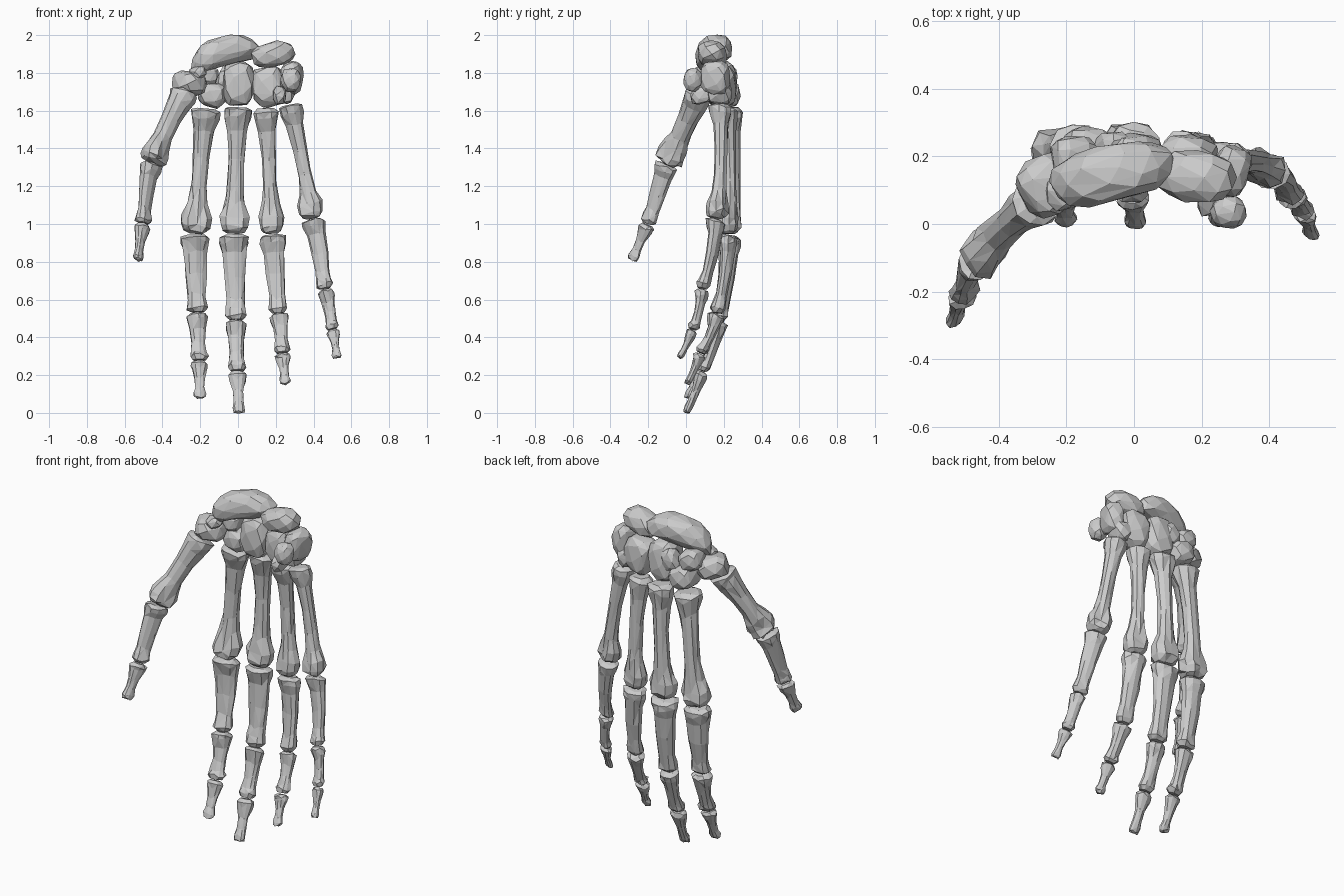
import bpy, bmesh, math, random
from mathutils import Vector, Euler

if "Cube" in bpy.data.objects:
    bpy.data.objects.remove(bpy.data.objects["Cube"])

random.seed(4)

# bone profiles: (position along bone, half width, half depth)
METACARPAL = [(0, .05, .05), (.025, .076, .074), (.08, .074, .07), (.18, .054, .05), (.4, .043, .043),
              (.62, .043, .044), (.76, .055, .051), (.87, .082, .066), (.94, .076, .075), (.98, .06, .062), (1, .035, .035)]
PROXIMAL = [(0, .055, .04), (.03, .08, .064), (.1, .077, .06), (.22, .064, .047), (.5, .058, .04),
            (.76, .048, .036), (.87, .053, .043), (.95, .057, .049), (1, .036, .032)]
MIDDLE = [(0, .034, .03), (.05, .057, .048), (.14, .055, .046), (.32, .045, .034), (.6, .038, .03),
          (.8, .041, .033), (.91, .05, .041), (1, .034, .028)]
DISTAL = [(0, .032, .026), (.08, .048, .038), (.2, .043, .035), (.45, .028, .024), (.7, .026, .021),
          (.88, .035, .022), (.97, .03, .018), (1, .014, .009)]
SIDES = 10


def finish(name, bm, ratio=None):
    bmesh.ops.recalc_face_normals(bm, faces=bm.faces)
    mesh = bpy.data.meshes.new(name)
    bm.to_mesh(mesh)
    bm.free()
    ob = bpy.data.objects.new(name, mesh)
    bpy.context.collection.objects.link(ob)
    if ratio:
        mod = ob.modifiers.new("facets", 'DECIMATE')
        mod.ratio = ratio
    return ob


def long_bone(name, a, b, profile, scale, roll, bow, condyles=True):
    """Loft of irregular rings with a flared base and a two-lobed head."""
    a, b = Vector(a), Vector(b)
    axis = (b - a).normalized()
    side = Vector((math.cos(roll), math.sin(roll), 0))
    side = (side - axis * side.dot(axis)).normalized()
    back = side.cross(axis).normalized()
    if back.y < 0:
        back = -back
    bm = bmesh.new()
    rings = []
    for t, w, d in profile:
        centre = a.lerp(b, t) + back * bow * math.sin(math.pi * t)
        ring = []
        for i in range(SIDES):
            ang = 2 * math.pi * i / SIDES + math.pi / 2
            c, s = math.cos(ang), math.sin(ang)
            k = scale * random.uniform(.94, 1.09)
            dv = d
            if condyles and t > .85 and abs(c) < .3:
                dv *= .78          # groove between the condyles
            if .15 < t < .85 and s < -.5:
                dv *= .85          # flatter palm side of the shaft
            slip = axis * random.uniform(-.009, .009) * (0 < t < 1)
            ring.append(bm.verts.new(centre + side * c * w * k + back * s * dv * k + slip))
        rings.append(ring)
    for r0, r1 in zip(rings, rings[1:]):
        for i in range(SIDES):
            j = (i + 1) % SIDES
            bm.faces.new((r0[i], r0[j], r1[j], r1[i]))
    bm.faces.new(rings[0])
    bm.faces.new(rings[-1])
    bmesh.ops.triangulate(bm, faces=bm.faces)
    finish(name, bm, .75)


def carpal(name, loc, half, rot=(0, 0, 0), arch=0, n=36, box=.68):
    """Faceted pebble: hull of jittered points on a boxy ellipsoid."""
    bm = bmesh.new()
    e = Euler([math.radians(r) for r in rot]).to_matrix()
    for i in range(n):
        z = 1 - 2 * (i + .5) / n
        r, ang = math.sqrt(1 - z * z), i * 2.39996
        p = [r * math.cos(ang), r * math.sin(ang), z]
        p = [math.copysign(abs(c) ** box, c) * random.uniform(.9, 1.04) for c in p]
        bm.verts.new(p)
    hull = bmesh.ops.convex_hull(bm, input=bm.verts)
    junk = [v for v in set(hull["geom_interior"] + hull["geom_unused"])
            if isinstance(v, bmesh.types.BMVert)]
    bmesh.ops.delete(bm, geom=junk, context='VERTS')
    for v in bm.verts:
        x, y, z = v.co
        v.co = Vector(loc) + e @ Vector((x * half[0], y * half[1], z * half[2] - arch * x * x))
    finish(name, bm)


# finger rays: joint centres from wrist to tip, width scales, roll
RAYS = {
    "index": ([(-.168, .22, 1.615), (-.228, .215, .945), (-.215, .165, .53), (-.205, .085, .275), (-.2, .005, .078)],
              (1.0, .98, 1.0, .95), 8),
    "middle": ([(0, .23, 1.622), (-.022, .23, .945), (-.01, .175, .49), (-.005, .085, .22), (.005, .0, 0)],
               (.97, 1.0, 1.0, 1.0), 0),
    "ring": ([(.145, .21, 1.617), (.18, .218, .945), (.215, .165, .525), (.235, .075, .315), (.25, .005, .153)],
             (.85, .87, .88, .86), -10),
    "little": ([(.275, .178, 1.635), (.395, .158, 1.025), (.46, .085, .655), (.5, .035, .44), (.525, -.035, .292)],
               (.83, .79, .77, .77), -22),
}
NAMES = ["metacarpal", "proximal_phalanx", "middle_phalanx", "distal_phalanx"]
PROFILES = [METACARPAL, PROXIMAL, MIDDLE, DISTAL]
BOWS = [.015, .016, .01, .004]


def ray(finger, pts, scales, roll, names, profiles, bows):
    for i, (name, prof) in enumerate(zip(names, profiles)):
        a, b = Vector(pts[i]), Vector(pts[i + 1])
        gap = (b - a).normalized() * .004
        last = i == len(names) - 1
        long_bone(f"{finger}_{name}", a + gap, b if last else b - gap, prof, scales[i],
                  math.radians(roll), bows[i], not last)


for finger, (pts, scales, roll) in RAYS.items():
    ray(finger, pts, scales, roll, NAMES, PROFILES, BOWS)

# thumb has only two phalanges and is turned toward the palm
THUMB = [(t, w * (1.2 if .1 < t < .8 else .95), d * (1.2 if .1 < t < .8 else .95)) for t, w, d in METACARPAL]
ray("thumb", [(-.28, .07, 1.7), (-.458, -.1, 1.32), (-.503, -.205, 1.0), (-.53, -.285, .808)],
    (1.05, .84, 1.0), 50, [NAMES[0], NAMES[1], NAMES[3]], [THUMB, PROXIMAL, DISTAL], [.008, .006, .002])

# wrist bones, near row
carpal("scaphoid_lunate", (-.075, .15, 1.922), (.2, .085, .08), (-8, -14, 14), .05, 54, .8)
carpal("lunate_outer", (.185, .14, 1.897), (.122, .08, .07), (0, -10, -8), 0, 36, .8)
carpal("triquetrum", (.285, .155, 1.775), (.056, .08, .094), (0, 5, -15))
carpal("pisiform", (.28, .035, 1.765), (.055, .052, .066), (0, 0, 0), 0, 36, .85)
# wrist bones, far row
carpal("trapezium", (-.258, .115, 1.745), (.09, .09, .068), (0, 10, 35))
carpal("trapezium_ridge", (-.215, .09, 1.8), (.05, .05, .035), (0, -25, 20), 0, 24)
carpal("trapezoid", (-.135, .205, 1.685), (.078, .085, .07), (0, 15, 0))
carpal("scaphoid_waist", (-.175, .19, 1.79), (.07, .075, .06), (0, 20, 10))
carpal("capitate", (0, .185, 1.745), (.088, .09, .13))
carpal("capitate_back", (-.06, .225, 1.77), (.05, .05, .07), (0, 20, 0), 0, 28)
carpal("hamate", (.163, .185, 1.73), (.09, .082, .115), (0, -8, -10))
carpal("hamate_outer", (.25, .18, 1.69), (.055, .068, .055), (0, 20, 0), 0, 28)
carpal("hamate_hook", (.22, .085, 1.68), (.036, .065, .045), (20, 0, 0), 0, 24)
